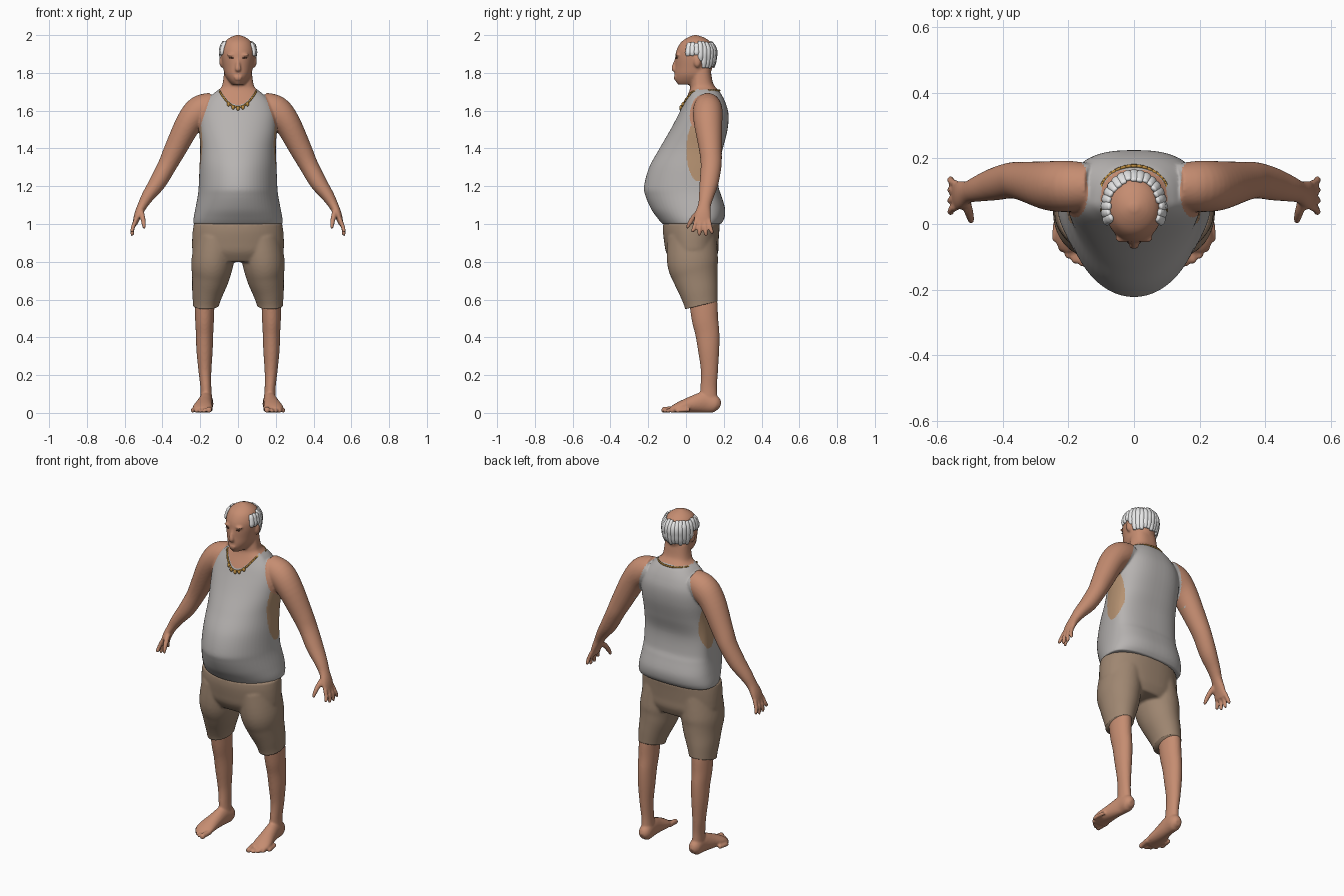
import bpy, bmesh, math, random
from mathutils import Vector, Matrix

if "Cube" in bpy.data.objects:
    bpy.data.objects.remove(bpy.data.objects["Cube"])

random.seed(4)
X, Y = Vector((1, 0, 0)), Vector((0, 1, 0))


def material(name, rgb):
    m = bpy.data.materials.new(name)
    m.diffuse_color = (*rgb, 1)
    m.use_nodes = True
    m.node_tree.nodes["Principled BSDF"].inputs["Base Color"].default_value = m.diffuse_color
    return m


SKIN = material("skin", (0.56, 0.265, 0.165))
GREY = material("grey cotton", (0.47, 0.45, 0.44))
TAN = material("tan side panel", (0.46, 0.285, 0.165))
BROWN = material("brown cloth", (0.345, 0.24, 0.165))
WHITE = material("white hair", (0.80, 0.80, 0.80))
GOLD = material("gold", (0.52, 0.27, 0.05))
DARK = material("dark eye", (0.09, 0.035, 0.02))


def spline(rows, k=6):
    """Catmull-Rom interpolation of rows of numbers."""
    out = []
    for i in range(len(rows) - 1):
        p0, p1 = rows[max(i - 1, 0)], rows[i]
        p2, p3 = rows[i + 1], rows[min(i + 2, len(rows) - 1)]
        for j in range(k):
            t = j / k
            out.append([0.5 * (2*b + (c-a)*t + (2*a-5*b+4*c-d)*t*t + (3*b-a-3*c+d)*t**3)
                        for a, b, c, d in zip(p0, p1, p2, p3)])
    return out + [list(rows[-1])]


def loft(bm, rings):
    vs = [[bm.verts.new(p) for p in r] for r in rings]
    n = len(vs[0])
    for a, b in zip(vs, vs[1:]):
        for i in range(n):
            bm.faces.new((a[i], a[(i+1) % n], b[(i+1) % n], b[i]))
    bm.faces.new(vs[0])
    bm.faces.new(vs[-1])


def stack(bm, rows, cy, back=2.0, n=64):
    """Horizontal sections (z, half width, front y, back y) with a fuller back."""
    rings = []
    for z, rx, yf, yb in rows:
        ring = []
        for i in range(n):
            a = 2 * math.pi * i / n
            c, s = math.cos(a), math.sin(a)
            e = 2 / back if s > 0 else 1
            r = (yb - cy) if s > 0 else (cy - yf)
            ring.append((rx * math.copysign(abs(c)**e, c), cy + r * math.copysign(abs(s)**e, s), z))
        rings.append(ring)
    loft(bm, rings)


def tube(bm, rows, ref=Y, n=20, k=5, sides=(1, -1)):
    """Oval tube along (x, y, z, radius, radius along ref), mirrored in x."""
    rows = spline(rows, k)
    pts = [Vector(r[:3]) for r in rows]
    for sx in sides:
        rings = []
        for i, r in enumerate(rows):
            t = (pts[min(i+1, len(pts)-1)] - pts[max(i-1, 0)]).normalized()
            b = (ref - t * ref.dot(t)).normalized()
            a = b.cross(t)
            ring = [pts[i] + a * r[3] * math.cos(q) + b * r[4] * math.sin(q)
                    for q in (2 * math.pi * j / n for j in range(n))]
            rings.append([(p.x * sx, p.y, p.z) for p in ring])
        loft(bm, rings)


def ball(bm, pos, size):
    bmesh.ops.create_uvsphere(bm, u_segments=16, v_segments=10, radius=1,
                              matrix=Matrix.Translation(pos) @ Matrix.Diagonal((*size, 1)))


def finish(name, bm, mats, voxel=0):
    bmesh.ops.recalc_face_normals(bm, faces=bm.faces)
    for f in bm.faces:
        f.smooth = True
    me = bpy.data.meshes.new(name)
    bm.to_mesh(me)
    bm.free()
    o = bpy.data.objects.new(name, me)
    bpy.context.collection.objects.link(o)
    for m in mats:
        me.materials.append(m)
    if voxel:  # fuse the overlapping parts into one soft skin
        bpy.context.view_layer.objects.active = o
        o.select_set(True)
        r = o.modifiers.new("fuse", 'REMESH')
        r.mode, r.voxel_size, r.use_smooth_shade = 'VOXEL', voxel, True
        s = o.modifiers.new("soften", 'SMOOTH')
        s.factor, s.iterations = 0.5, 4
        for m in ("fuse", "soften"):
            bpy.ops.object.modifier_apply(modifier=m)
        o.select_set(False)
    return o


# Torso with round belly, neck and head sections
TC, HC = 0.07, 0.05
torso = spline([(1.0, .236, -.125, .185), (1.03, .235, -.15, .203), (1.08, .226, -.185, .207),
                (1.15, .213, -.215, .187), (1.2, .208, -.222, .172), (1.3, .204, -.195, .168),
                (1.4, .2, -.14, .195), (1.5, .205, -.082, .22), (1.58, .2, -.04, .225),
                (1.64, .175, -.012, .21), (1.69, .13, .012, .185), (1.72, .092, .022, .16),
                (1.75, .08, .022, .142), (1.82, .072, .03, .13)])
head = spline([(1.738, .034, -.042, .07), (1.76, .053, -.056, .10), (1.79, .07, -.06, .125),
               (1.83, .079, -.058, .14), (1.88, .087, -.057, .15), (1.92, .087, -.05, .152),
               (1.96, .073, -.028, .133), (1.985, .046, .005, .1), (2.0, .012, .04, .06)])


def section(rows, z):
    return min(rows, key=lambda r: abs(r[0] - z))


body = bmesh.new()
stack(body, torso, TC, 2.6)
stack(body, head, HC)

# Face: nose, brows, lips, ears
tube(body, [(0, -.05, 1.875, .008, .008), (0, -.06, 1.845, .011, .011), (0, -.064, 1.82, .013, .016),
            (0, -.056, 1.81, .006, .01)], X, sides=(1,))
ball(body, (0, -.056, 1.778), (.024, .009, .006))
ball(body, (0, -.055, 1.767), (.02, .009, .006))
for s in (1, -1):
    ball(body, (s * .035, -.045, 1.895), (.026, .012, .008))
    ball(body, (s * .086, .06, 1.86), (.013, .02, .032))

# Arms, palms, fingers
tube(body, [(.13, .115, 1.625, .072, .07), (.2, .115, 1.6, .08, .078), (.26, .117, 1.535, .07, .075),
            (.335, .13, 1.39, .058, .06), (.375, .133, 1.31, .05, .055), (.425, .122, 1.22, .045, .05),
            (.475, .108, 1.15, .034, .04), (.505, .098, 1.1, .026, .034), (.527, .09, 1.055, .021, .042),
            (.541, .087, 1.015, .015, .045), (.546, .087, .995, .011, .04)], n=32)
for y0, y1, z1 in ((.052, .035, .955), (.076, .07, .938), (.1, .105, .937), (.122, .137, .948)):
    tube(body, [(.542, y0, 1.02, .011, .011), (.557, (y0 + y1) / 2, .98, .011, .011),
                (.56, y1, z1 + .008, .01, .01), (.558, y1, z1, .005, .005)])
tube(body, [(.515, .075, 1.07, .016, .016), (.505, .04, 1.035, .014, .014),
            (.498, .014, .995, .011, .011), (.497, .006, .975, .006, .006)])

# Lower legs, feet, toes
tube(body, [(.16, .07, .75, .06, .065), (.174, .09, .6, .052, .074), (.177, .1, .5, .05, .07),
            (.177, .113, .42, .046, .064), (.177, .12, .33, .043, .056), (.175, .124, .22, .034, .045),
            (.17, .12, .13, .029, .044), (.167, .12, .05, .033, .05)], n=32)
tube(body, [(.165, .18, .035, .018, .018), (.166, .155, .045, .045, .035), (.169, .1, .056, .056, .036),
            (.178, .03, .044, .044, .043), (.187, -.04, .028, .028, .053), (.185, -.078, .016, .016, .042)], X)
for x, y, r in ((.153, -.13, .015), (.18, -.121, .0105), (.201, -.106, .0105),
                (.221, -.085, .0105), (.24, -.055, .0105)):
    tube(body, [(x - .006, y + .075, r + .006, r, r), (x, y + .025, r + .003, r, r),
                (x, y + .007, r, r, r), (x, y, r, r * .5, r * .5)], X)
body = finish("body_and_tank_top", body, (SKIN, GREY, TAN), 0.006)

# Paint the tank top, its neckline, armholes and side panels by position
for p in body.data.polygons:
    c = p.center
    x = abs(c.x)
    if c.z < 0.99:
        continue
    neck = 1.63 + 9 * x * x if c.y < TC else 1.712
    edge = .245 if c.z < 1.44 else min(.21, .137 + (1.70 - c.z) * .34)
    if c.z < neck and x < edge:
        panel = ((c.y - .07) / .068)**2 + ((c.z - 1.39) / .165)**2 < 1
        p.material_index = 2 if panel and x > .1 else 1

# Shorts: hips and two wide legs, cut along a slanted hem
bm = bmesh.new()
stack(bm, spline([(.80, .2, -.075, .15), (.85, .238, -.105, .17), (.9, .243, -.115, .172),
                  (.96, .24, -.122, .176), (1.004, .233, -.12, .18)]), .03, 2.3)
tube(bm, [(.115, .03, .93, .11, .13), (.135, .035, .8, .112, .135), (.145, .05, .72, .1, .12),
          (.161, .068, .64, .083, .102), (.17, .08, .57, .069, .088), (.172, .085, .5, .067, .083)], n=40)
shorts = finish("shorts", bm, (BROWN,), 0.008)
bm = bmesh.new()
bm.from_mesh(shorts.data)
bmesh.ops.bisect_plane(bm, geom=bm.verts[:] + bm.edges[:] + bm.faces[:], plane_co=(0, 0, .55),
                       plane_no=(0, -.24, 1), clear_inner=True)
bmesh.ops.holes_fill(bm, edges=[e for e in bm.edges if e.is_boundary])
bm.to_mesh(shorts.data)
bm.free()

# Horseshoe of white hair locks following the skull
bm = bmesh.new()
count = 19
for i in range(count):
    a = math.radians(-22 + 224 * i / (count - 1))
    c, s = math.cos(a), math.sin(a)
    top = 1.962 + random.uniform(-.006, .006)
    low = (1.895 if s < .1 else 1.86 if s < .45 else 1.83) + random.uniform(-.006, .006)
    rows = []
    for j in range(6):
        z = top + (low - top) * j / 5
        _, rx, yf, yb = section(head, z)
        rad = .006 if j in (0, 5) else .010
        ry = yb - HC if s > 0 else HC - yf
        rows.append(((rx + .004) * c, HC + (ry + .004) * s, z, rad, rad * 1.5))
    tube(bm, rows, Vector((-s, c, 0)), n=12, k=3, sides=(1,))
finish("hair", bm, (WHITE,))

# Necklace lying on the neckline, with charms
def chain_point(x, front):
    z = 1.618 + 9 * x * x if front else 1.706
    _, rx, yf, yb = section(torso, z)
    d = math.sqrt(max(0, 1 - (x / rx)**2))
    return x, (TC - (TC - yf) * d - .004) if front else (TC + (yb - TC) * d + .006), z


bm = bmesh.new()
loop = [chain_point(.097 * math.cos(t), math.sin(t) < 0)
        for t in (2 * math.pi * (i + .5) / 36 for i in range(36))]
for p, q in zip(loop, loop[1:] + loop[:1]):
    ref = Vector((0, .3, 1))
    tube(bm, [(*p, .005, .005), (*q, .005, .005)], ref, n=8, k=1, sides=(1,))
for x in (-.05, -.026, 0, .026, .05):
    px, py, pz = chain_point(x, True)
    ball(bm, (px, py - .003, pz - .006), (.009, .008, .012))
finish("necklace", bm, (GOLD,))

# Narrow eyes
bm = bmesh.new()
for s in (1, -1):
    ball(bm, (s * .034, -.0495, 1.879), (.013, .006, .004))
finish("eyes", bm, (DARK,))
